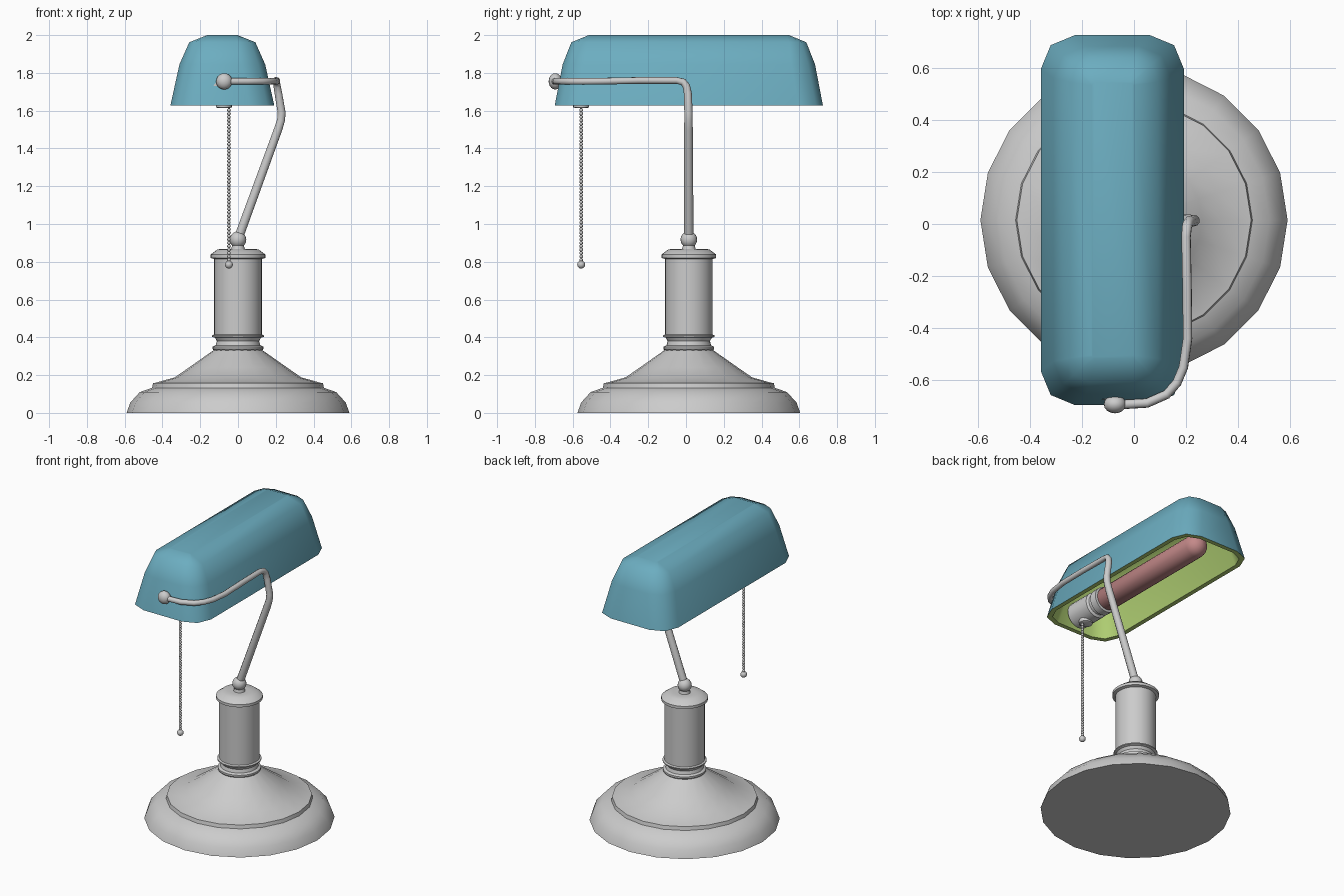
import bpy, bmesh, math
from mathutils import Matrix, Vector

if "Cube" in bpy.data.objects:
    bpy.data.objects.remove(bpy.data.objects["Cube"])

CY = 0.015      # depth centre of base and shade
SX = -0.083     # side centre of the shade


def material(name, rgb):
    m = bpy.data.materials.new(name)
    m.diffuse_color = (*rgb, 1)
    m.use_nodes = True
    m.node_tree.nodes["Principled BSDF"].inputs["Base Color"].default_value = m.diffuse_color
    return m


def finish(bm, name, mats=(), angle=35, recalc=True):
    if recalc:
        bmesh.ops.recalc_face_normals(bm, faces=bm.faces)
    me = bpy.data.meshes.new(name)
    bm.to_mesh(me)
    bm.free()
    ob = bpy.data.objects.new(name, me)
    bpy.context.collection.objects.link(ob)
    for m in mats:
        me.materials.append(m)
    bpy.ops.object.select_all(action='DESELECT')
    ob.select_set(True)
    bpy.context.view_layer.objects.active = ob
    bpy.ops.object.shade_smooth_by_angle(angle=math.radians(angle))
    return ob


def bridge(bm, a, b, mat=0):
    n = len(a)
    for i in range(n):
        j = (i + 1) % n
        bm.faces.new((a[i], a[j], b[j], b[i])).material_index = mat


def lathe(name, profile, sides, loc, along_y=False, mats=()):
    """Turn (radius, height) pairs around z, or around y."""
    bm = bmesh.new()
    rings = []
    for r, h in profile:
        ring = []
        for i in range(sides):
            t = 2 * math.pi * i / sides
            p = (r * math.cos(t), r * math.sin(t), h)
            if along_y:
                p = (p[0], p[2], p[1])
            ring.append(bm.verts.new(Vector(p) + Vector(loc)))
        rings.append(ring)
    for a, b in zip(rings, rings[1:]):
        bridge(bm, a, b)
    bm.faces.new(rings[0])
    bm.faces.new(rings[-1])
    return finish(bm, name, mats)


def ball(bm, r, loc, u=16, v=10, scale=(1, 1, 1)):
    mat = Matrix.Translation(loc) @ Matrix.Diagonal((*scale, 1))
    bmesh.ops.create_uvsphere(bm, u_segments=u, v_segments=v, radius=r, matrix=mat)


teal = material("teal_enamel", (0.15, 0.42, 0.53))
green = material("green_lining", (0.46, 0.66, 0.18))
rose = material("rose_glass", (0.55, 0.25, 0.25))

# Base foot and cone
lathe("base", [(0.59, 0), (0.57, 0.055), (0.52, 0.11), (0.455, 0.133), (0.45, 0.157),
               (0.435, 0.16), (0.335, 0.188), (0.26, 0.24), (0.125, 0.335)], 20, (0, CY, 0))

# Column with collars and cap
lathe("column", [(0.12, 0.32), (0.134, 0.338), (0.134, 0.35), (0.118, 0.358), (0.112, 0.38),
                 (0.122, 0.398), (0.137, 0.403), (0.137, 0.41), (0.126, 0.415), (0.126, 0.815),
                 (0.145, 0.82), (0.145, 0.838), (0.108, 0.866), (0.06, 0.868), (0.036, 0.868),
                 (0.03, 0.89), (0.03, 0.915)], 32, (0, CY, 0))

# Pivot ball and mounting knob
bm = bmesh.new()
ball(bm, 0.044, (0, CY, 0.917))
finish(bm, "pivot_ball")
bm = bmesh.new()
ball(bm, 0.043, (-0.073, -0.692, 1.755), scale=(1, 0.82, 1))
finish(bm, "shade_knob")

# Bent arm, tapering slightly towards the shade
path = [(0, .015, .92, .025), (.212, .013, 1.5, .023), (.228, .013, 1.55, .022),
        (.231, .013, 1.59, .022), (.214, .01, 1.69, .021), (.207, .002, 1.73, .02),
        (.203, -.015, 1.752, .019), (.2, -.05, 1.76, .018), (.204, -.25, 1.76, .018),
        (.206, -.44, 1.756, .018), (.19, -.55, 1.755, .018), (.165, -.61, 1.755, .018),
        (.125, -.655, 1.755, .018), (.05, -.688, 1.755, .018), (-.07, -.695, 1.755, .018)]
cu = bpy.data.curves.new("arm", 'CURVE')
cu.dimensions = '3D'
cu.bevel_depth = 1.0
cu.bevel_resolution = 3
cu.use_fill_caps = True
sp = cu.splines.new('POLY')
sp.points.add(len(path) - 1)
for pt, (x, y, z, r) in zip(sp.points, path):
    pt.co = (x, y, z, 1)
    pt.radius = r
sp.use_smooth = True
arm = bpy.data.objects.new("arm", cu)
bpy.context.collection.objects.link(arm)
bpy.ops.object.select_all(action='DESELECT')
arm.select_set(True)
bpy.context.view_layer.objects.active = arm
bpy.ops.object.convert(target='MESH')

# Shade: stacked rounded rectangles (half width, half length, corner, height)
levels = [(0.275, 0.71, 0.13, 1.627), (0.227, 0.668, 0.125, 1.845),
          (0.175, 0.622, 0.09, 1.962), (0.08, 0.53, 0.012, 2.0)]


def rounded_loop(bm, hx, hy, r, z):
    loop = []
    for q, (sx, sy) in enumerate([(1, 1), (-1, 1), (-1, -1), (1, -1)]):
        for k in range(3):
            t = math.pi / 2 * (q + k / 2)
            loop.append(bm.verts.new((SX + sx * (hx - r) + r * math.cos(t),
                                      CY + sy * (hy - r) + r * math.sin(t), z)))
    return loop


bm = bmesh.new()
T = 0.03
outer = [rounded_loop(bm, *l) for l in levels]
inner = [rounded_loop(bm, hx - T, hy - T, max(r - 0.02, 0.01), z - (T if i else 0))
         for i, (hx, hy, r, z) in enumerate(levels)]
for a, b in zip(outer, outer[1:]):
    bridge(bm, a, b)
bm.faces.new(outer[-1])
for a, b in zip(inner, inner[1:]):
    bridge(bm, a, b, 1)
bm.faces.new(inner[-1]).material_index = 1
bridge(bm, outer[0], inner[0], 1)
finish(bm, "shade", (teal, green), angle=50)

# Lamp socket and tube bulb inside the shade
lathe("socket", [(0.05, -0.675), (0.05, -0.645), (0.085, -0.635), (0.085, -0.46), (0.07, -0.45),
                 (0.07, -0.43), (0.085, -0.42), (0.085, -0.37), (0.06, -0.365)],
      24, (SX, 0, 1.712), along_y=True)
R = 0.075
cap = [(R * math.cos(t), 0.49 + R * math.sin(t)) for t in (0, .3, .6, .9, 1.2, 1.5)]
lathe("bulb", [(0.055, -0.39), (R, -0.36)] + cap, 24, (SX, 0, 1.712), along_y=True, mats=(rose,))

# Pull chain: outlet disc, beads, thin cord and end ball
lathe("chain_outlet", [(0.03, 1.613), (0.042, 1.618), (0.042, 1.65)], 20, (-0.075, -0.555, 0))
CX, CHY = -0.048, -0.555
lathe("chain_cord", [(0.005, 0.79), (0.005, 1.625)], 6, (CX, CHY, 0))
bm = bmesh.new()
for i in range(46):
    ball(bm, 0.0098, (CX, CHY, 0.81 + i * 0.018), 8, 6)
finish(bm, "chain_beads", angle=60)
bm = bmesh.new()
ball(bm, 0.021, (CX, CHY, 0.785), 12, 8)
finish(bm, "chain_end_ball")
